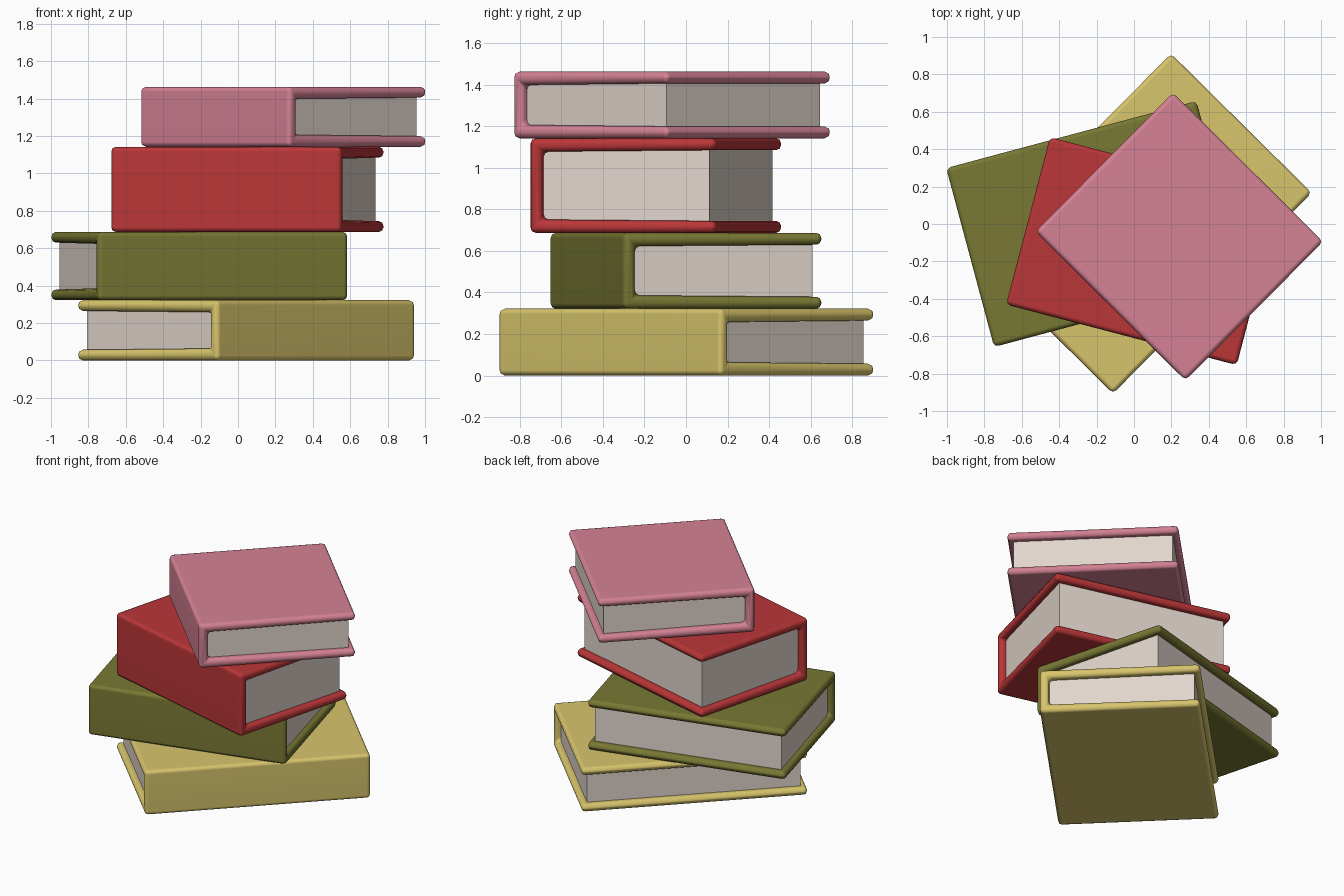
import bpy, bmesh, math
from mathutils import Matrix

if "Cube" in bpy.data.objects:
    bpy.data.objects.remove(bpy.data.objects["Cube"])


def srgb(r, g, b):
    def lin(c):
        c /= 255
        return c / 12.92 if c <= 0.04045 else ((c + 0.055) / 1.055) ** 2.4
    return (lin(r), lin(g), lin(b), 1)


def material(name, rgb):
    m = bpy.data.materials.new(name)
    m.diffuse_color = srgb(*rgb)
    m.use_nodes = True
    m.node_tree.nodes["Principled BSDF"].inputs["Base Color"].default_value = m.diffuse_color
    return m


def prism(name, profile, length, mat, matrix):
    """Extrude an x-z profile along local y, centred."""
    bm = bmesh.new()
    face = bm.faces.new([bm.verts.new((x, -length / 2, z)) for x, z in profile])
    ext = bmesh.ops.extrude_face_region(bm, geom=[face])
    moved = [v for v in ext["geom"] if isinstance(v, bmesh.types.BMVert)]
    bmesh.ops.translate(bm, verts=moved, vec=(0, length, 0))
    bmesh.ops.recalc_face_normals(bm, faces=bm.faces)
    mesh = bpy.data.meshes.new(name)
    bm.to_mesh(mesh)
    bm.free()
    mesh.materials.append(mat)
    ob = bpy.data.objects.new(name, mesh)
    bpy.context.collection.objects.link(ob)
    ob.matrix_world = matrix
    return ob


paper = material("paper", (226, 214, 205))
SPINE, T_IN, T_OUT, INSET, BEVEL = 0.06, 0.064, 0.057, 0.04, 0.025


def book(name, rgb, centre, z0, z1, width, length, angle):
    """Spine on local -x, pages open to +x."""
    mat = Matrix.Translation((*centre, z0)) @ Matrix.Rotation(math.radians(angle), 4, "Z")
    h, w = z1 - z0, width / 2
    # C-shaped hard cover with rounded edges
    profile = [(-w, 0), (w, 0), (w, T_OUT), (-w + SPINE, T_IN),
               (-w + SPINE, h - T_IN), (w, h - T_OUT), (w, h), (-w, h)]
    cover = prism(name + "_cover", profile, length, material(name + " cover", rgb), mat)
    bev = cover.modifiers.new("rounded_edges", "BEVEL")
    bev.width, bev.segments = BEVEL, 2
    bev.limit_method, bev.angle_limit = "ANGLE", math.radians(40)
    for p in cover.data.polygons:
        p.use_smooth = True
    wn = cover.modifiers.new("flat_sides", "WEIGHTED_NORMAL")
    wn.keep_sharp = True
    # page block, sunk slightly into the cover
    xa, xb, d = -w + SPINE - 0.01, w - INSET, 0.01
    block = [(xa, T_IN - d), (xb, T_OUT - d), (xb, h - T_OUT + d), (xa, h - T_IN + d)]
    prism(name + "_pages", block, length - 2 * INSET, paper, mat)


book("yellow_book", (216, 197, 108), (0.043, 0.002), 0.0, 0.322, 1.058, 1.51, 135.3)
book("olive_book", (120, 120, 52), (-0.207, 0.0), 0.322, 0.687, 0.99, 1.385, 105)
book("red_book", (186, 54, 56), (0.05, -0.145), 0.687, 1.142, 0.925, 1.275, 75.3)
book("pink_book", (213, 130, 149), (0.242, -0.067), 1.142, 1.463, 1.045, 1.13, 45.2)
